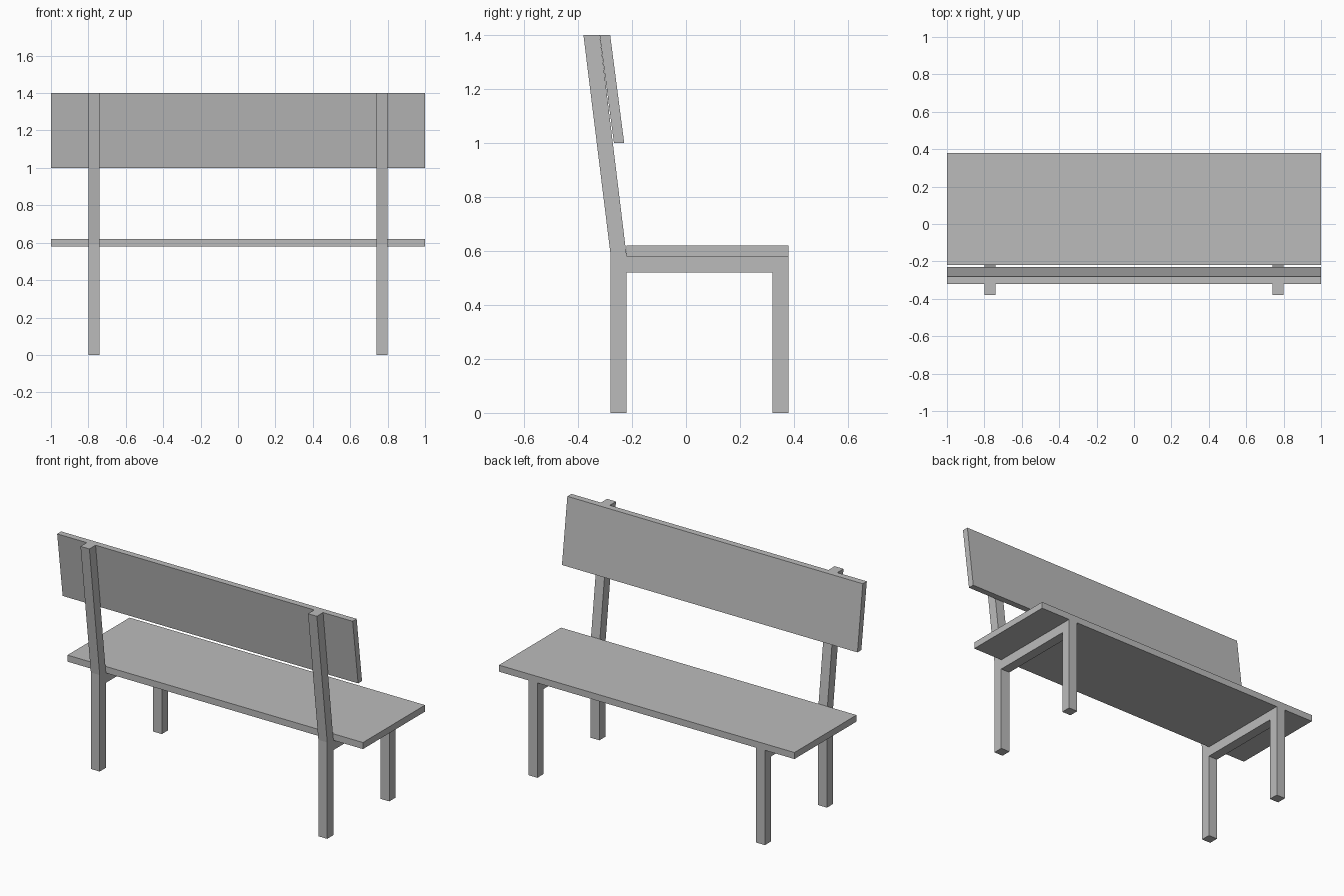
import bpy
import bmesh

cube = bpy.data.objects.get("Cube")
if cube:
    bpy.data.objects.remove(cube, do_unlink=True)

# Single plain grey finish
grey = bpy.data.materials.new("plain_grey")
grey.use_nodes = True
colour = (0.5, 0.5, 0.5, 1)
grey.diffuse_color = colour
grey.node_tree.nodes["Principled BSDF"].inputs["Base Color"].default_value = colour


def extrude_profile(name, profile, x_min, x_max):
    """Extrude a side outline of (y, z) points along x."""
    bm = bmesh.new()
    face = bm.faces.new([bm.verts.new((x_min, y, z)) for y, z in profile])
    result = bmesh.ops.extrude_face_region(bm, geom=[face])
    moved = [v for v in result["geom"] if isinstance(v, bmesh.types.BMVert)]
    bmesh.ops.translate(bm, verts=moved, vec=(x_max - x_min, 0, 0))
    bmesh.ops.recalc_face_normals(bm, faces=bm.faces)
    mesh = bpy.data.meshes.new(name)
    bm.to_mesh(mesh)
    bm.free()
    mesh.materials.append(grey)
    obj = bpy.data.objects.new(name, mesh)
    bpy.context.collection.objects.link(obj)
    return obj


# Side frames: two legs, seat rail and leaning back post in one outline
frame = [
    (-0.28, 0), (-0.22, 0), (-0.22, 0.52), (0.32, 0.52), (0.32, 0),
    (0.38, 0), (0.38, 0.58), (-0.22, 0.58),
    (-0.32, 1.4), (-0.38, 1.4), (-0.28, 0.59),
]
extrude_profile("left_frame", frame, 0.74, 0.80)
extrude_profile("right_frame", frame, -0.80, -0.74)

# Seat plank
extrude_profile("seat", [(-0.22, 0.58), (0.38, 0.58), (0.38, 0.62), (-0.22, 0.62)], -1, 1)

# Leaning backrest plank
backrest = [(-0.267, 1.0), (-0.229, 1.0), (-0.281, 1.4), (-0.32, 1.4)]
extrude_profile("backrest", backrest, -1, 1)
